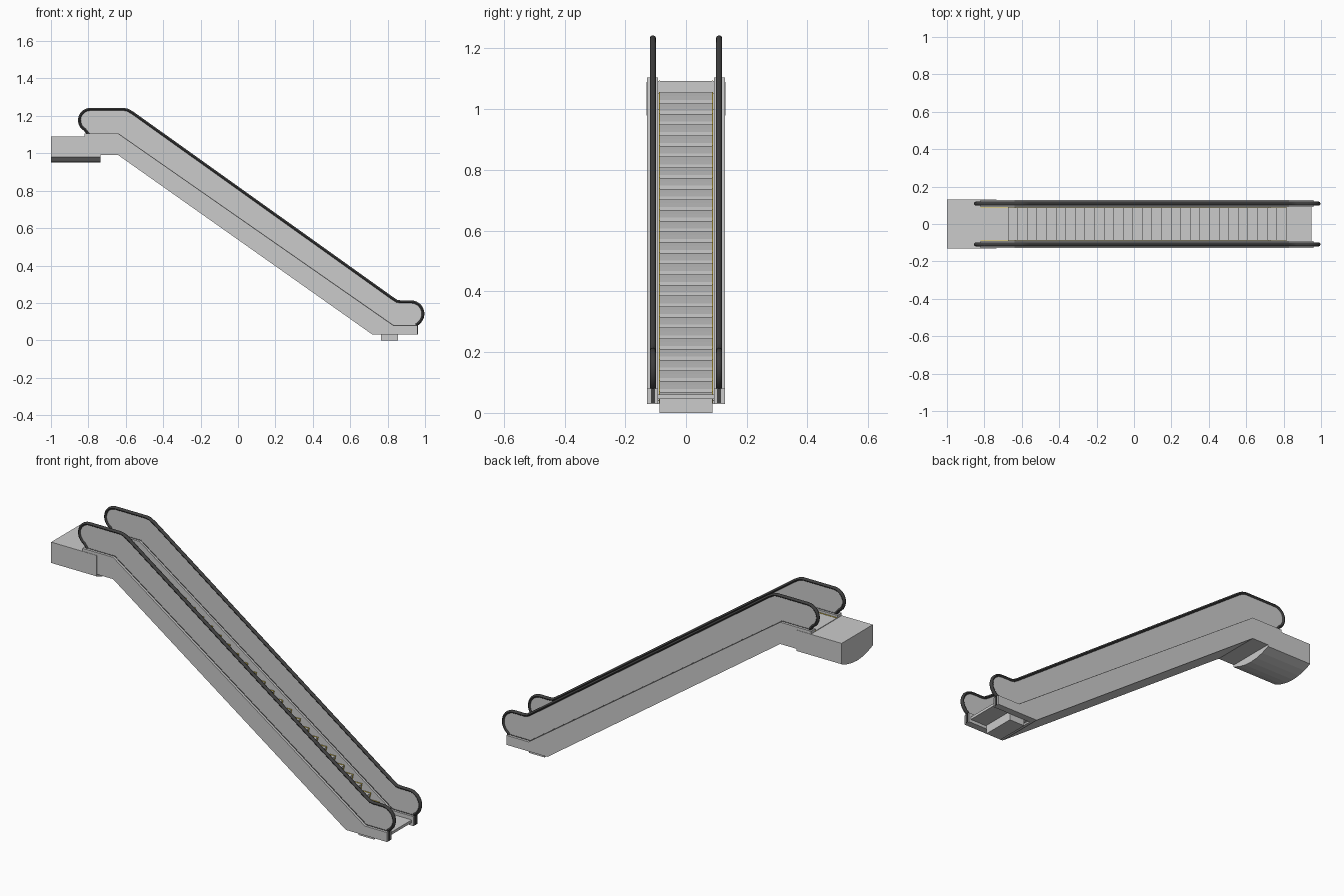
import bpy, bmesh, math
from mathutils import Vector

if "Cube" in bpy.data.objects:
    bpy.data.objects.remove(bpy.data.objects["Cube"])


def material(name, rgb):
    m = bpy.data.materials.new(name)
    m.diffuse_color = (*rgb, 1)
    m.use_nodes = True
    m.node_tree.nodes["Principled BSDF"].inputs["Base Color"].default_value = m.diffuse_color
    return m


RUBBER = material("dark_rubber", (0.05, 0.05, 0.05))
YELLOW = material("yellow_trim", (0.75, 0.55, 0.05))
SEAM = material("dark_seam", (0.12, 0.12, 0.12))


def finish(name, bm, mat=None, mirror=False):
    bmesh.ops.recalc_face_normals(bm, faces=bm.faces)
    me = bpy.data.meshes.new(name)
    bm.to_mesh(me)
    bm.free()
    ob = bpy.data.objects.new(name, me)
    bpy.context.collection.objects.link(ob)
    if mat:
        me.materials.append(mat)
    if mirror:
        mod = ob.modifiers.new("mirror", 'MIRROR')
        mod.use_axis = (False, True, False)
        mod.use_clip = False
        mod.use_mirror_merge = False
    return ob


def prism(name, pts, y0, y1, mat=None, mirror=False):
    """Extrude an x-z outline from y0 to y1."""
    bm = bmesh.new()
    f = bm.faces.new([bm.verts.new((x, y0, z)) for x, z in pts])
    new = bmesh.ops.extrude_face_region(bm, geom=[f])["geom"]
    bmesh.ops.translate(bm, vec=(0, y1 - y0, 0),
                        verts=[v for v in new if isinstance(v, bmesh.types.BMVert)])
    return finish(name, bm, mat, mirror)


def rect(x0, x1, z0, z1):
    return [(x0, z0), (x1, z0), (x1, z1), (x0, z1)]


def arc(cx, cz, r, a0, a1, n):
    angs = [math.radians(a0 + (a1 - a0) * i / n) for i in range(n + 1)]
    return [(cx + r * math.cos(a), cz + r * math.sin(a)) for a in angs]


# truss side walls
prism("truss_wall", [(-0.82, 1.105), (-0.64, 1.105), (0.83, 0.08), (0.96, 0.08),
                     (0.96, 0.03), (0.72, 0.03), (-0.64, 0.99), (-0.735, 0.99),
                     (-0.735, 1.08), (-0.82, 1.08)], 0.092, 0.128, mirror=True)

# sloping underside sheet
prism("truss_underside", [(-0.735, 0.99), (-0.64, 0.99), (0.72, 0.03), (0.735, 0.03),
                          (0.735, 0.04), (0.723, 0.04), (-0.637, 1.0), (-0.735, 1.0)],
      -0.0925, 0.0925)

# lower floor plate and pit box
prism("lower_floor_plate", rect(0.73, 0.95, 0.046, 0.06), -0.0925, 0.0925)
prism("lower_pit_box", rect(0.765, 0.855, 0.0, 0.047), -0.088, 0.088)

# upper landing with a bowed bottom, outline in y-z
bm = bmesh.new()
outline = [(0.13, 1.09), (-0.13, 1.09)]
outline += [(0.13 * t, 0.95 + 0.03 * t * t) for t in (-1, -0.66, -0.33, 0, 0.33, 0.66, 1)]
f = bm.faces.new([bm.verts.new((-1.0, y, z)) for y, z in outline])
new = bmesh.ops.extrude_face_region(bm, geom=[f])["geom"]
bmesh.ops.translate(bm, vec=(0.265, 0, 0),
                    verts=[v for v in new if isinstance(v, bmesh.types.BMVert)])
finish("upper_landing", bm)
prism("upper_comb_plate", rect(-0.82, -0.67, 1.05, 1.093), -0.0925, 0.0925)

# steps: each one a tread with a slightly curved riser, repeated down the slope
N, RUN, RISE = 29, 0.0513, 0.0352


def step_outline(grow):
    g = grow
    return [(0, g), (RUN + g, g), (RUN + g - 0.003, -0.012), (RUN + g - 0.006, -0.025),
            (RUN + g - 0.006, -0.037), (0, -0.022)]


def add_steps(name, y0, y1, grow, mat=None, mirror=False):
    ob = prism(name, step_outline(grow), y0, y1, mat, mirror)
    ob.location = (-0.672, 0, 1.09 - RISE)
    mod = ob.modifiers.new("steps", 'ARRAY')
    mod.count = N
    mod.use_relative_offset = False
    mod.use_constant_offset = True
    mod.constant_offset_displace = (RUN, 0, -RISE)


add_steps("steps", -0.085, 0.085, 0)
add_steps("step_edge_trim", 0.085, 0.0895, 0.0015, YELLOW, True)
prism("landing_edge_trim", rect(-0.82, -0.67, 1.09, 1.0945), 0.085, 0.0895, YELLOW, True)

# handrail centreline, from the upper newel round to the lower newel
path = [(-0.80, 1.102)]
path += arc(-0.79, 1.177, 0.058, 240, 90, 12)
path += [(-0.61, 1.235), (-0.59, 1.231), (-0.565, 1.217), (0.825, 0.225), (0.85, 0.209), (0.87, 0.206)]
path += arc(0.925, 0.142, 0.064, 90, -50, 12)
path += [(0.953, 0.082)]

# glass panel fills the space between handrail and truss
prism("balustrade_panel", path + [(0.83, 0.079), (-0.64, 1.104)], 0.105, 0.113, mirror=True)

# thin dark seam along the panel foot
prism("panel_seam", [(-0.81, 1.107), (-0.639, 1.107), (0.831, 0.083), (0.955, 0.083),
                     (0.955, 0.078), (0.829, 0.078), (-0.641, 1.102), (-0.81, 1.102)],
      0.103, 0.115, SEAM, True)

# handrail: rounded section swept along the path
section = [(0.010 * math.cos(a), 0.008 * math.sin(a))
           for a in (2 * math.pi * i / 10 for i in range(10))]
bm = bmesh.new()
rings = []
for i, (x, z) in enumerate(path):
    a = Vector(path[max(i - 1, 0)])
    b = Vector(path[min(i + 1, len(path) - 1)])
    t = (b - a).normalized()
    rings.append([bm.verts.new((x - t.y * v, 0.109 + u, z + t.x * v)) for u, v in section])
for r0, r1 in zip(rings, rings[1:]):
    for k in range(10):
        j = (k + 1) % 10
        bm.faces.new((r0[k], r0[j], r1[j], r1[k]))
bm.faces.new(rings[0])
bm.faces.new(rings[-1])
rail = finish("handrail", bm, RUBBER, True)
bpy.context.view_layer.objects.active = rail
rail.select_set(True)
bpy.ops.object.shade_smooth_by_angle(angle=math.radians(40))

# dark inlet strip at the lower newel
prism("handrail_inlet", rect(0.955, 0.963, 0.032, 0.082), 0.102, 0.116, RUBBER, True)
